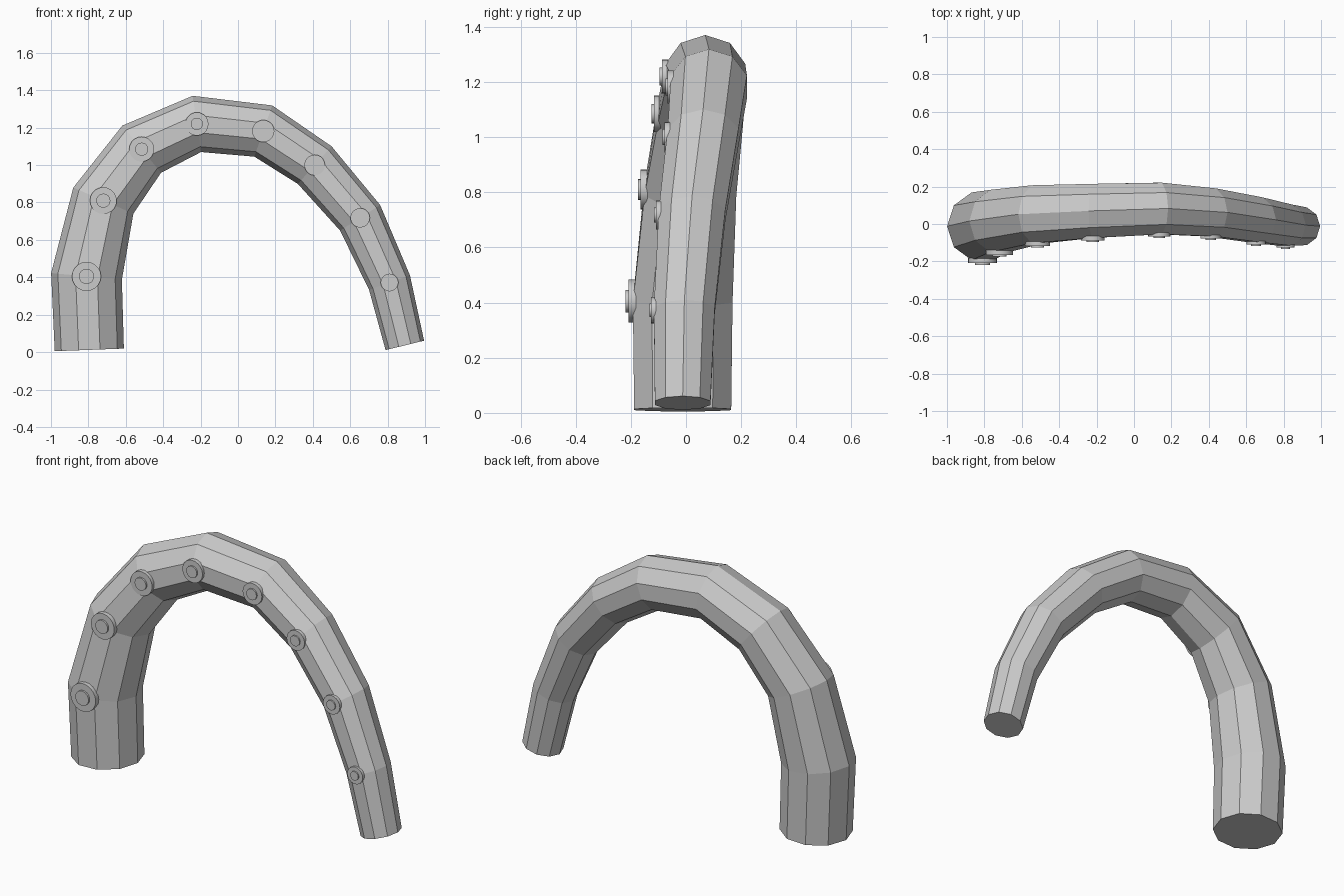
import bpy, bmesh, math
from mathutils import Vector, Matrix

cube = bpy.data.objects.get("Cube")
if cube:
    bpy.data.objects.remove(cube, do_unlink=True)

SIDES = 10

grey = bpy.data.materials.new("plain_grey")
grey.use_nodes = True
grey.diffuse_color = (0.6, 0.6, 0.6, 1)
grey.node_tree.nodes["Principled BSDF"].inputs["Base Color"].default_value = (0.6, 0.6, 0.6, 1)

# Spine of the arch: x, y, z, radius
spine = [
    (-0.795, -0.012, 0.012, 0.185),
    (-0.81, -0.012, 0.405, 0.19),
    (-0.72, 0.016, 0.81, 0.175),
    (-0.515, 0.052, 1.085, 0.163),
    (-0.22, 0.07, 1.22, 0.152),
    (0.135, 0.083, 1.182, 0.145),
    (0.41, 0.062, 1.0, 0.135),
    (0.653, 0.022, 0.718, 0.127),
    (0.81, -0.006, 0.372, 0.116),
    (0.892, -0.012, 0.036, 0.106),
]
centres = [Vector(p[:3]) for p in spine]
radii = [p[3] for p in spine]


def make_object(name, bm):
    bmesh.ops.recalc_face_normals(bm, faces=bm.faces)
    mesh = bpy.data.meshes.new(name)
    bm.to_mesh(mesh)
    bm.free()
    mesh.materials.append(grey)
    obj = bpy.data.objects.new(name, mesh)
    bpy.context.collection.objects.link(obj)
    return obj


# Tapered, faceted arm swept along the spine
bm = bmesh.new()
rings = []
for i, (c, r) in enumerate(zip(centres, radii)):
    t = centres[min(i + 1, len(centres) - 1)] - centres[max(i - 1, 0)]
    out = Vector((-t.z, 0, t.x)).normalized()
    ring = []
    for k in range(SIDES):
        a = math.tau * k / SIDES
        ring.append(bm.verts.new(c + out * r * math.cos(a) + Vector((0, r * math.sin(a), 0))))
    rings.append(ring)
for a, b in zip(rings, rings[1:]):
    for k in range(SIDES):
        n = (k + 1) % SIDES
        bm.faces.new((a[k], a[n], b[n], b[k]))
bm.faces.new(rings[0])
bm.faces.new(rings[-1])
make_object("tentacle_arm", bm)


# Suckers: a wide disc with a smaller raised disc, on the front of each inner ring
def add_disc(bm, centre, radius, back, front):
    place = Matrix.Translation((centre.x, (back + front) / 2, centre.z)) @ Matrix.Rotation(math.pi / 2, 4, "X")
    bmesh.ops.create_cone(bm, cap_ends=True, segments=20, radius1=radius, radius2=radius,
                          depth=back - front, matrix=place)


for i in range(1, len(spine) - 1):
    c, r = centres[i], radii[i]
    skin = c.y - r * math.sin(math.radians(72))
    bm = bmesh.new()
    add_disc(bm, c, r * 0.41, skin + r * 0.06, skin - r * 0.085)
    add_disc(bm, c, r * 0.215, skin, skin - r * 0.14)
    sucker = make_object(f"sucker_{i}", bm)
    bpy.ops.object.select_all(action="DESELECT")
    sucker.select_set(True)
    bpy.context.view_layer.objects.active = sucker
    bpy.ops.object.shade_smooth_by_angle(angle=math.radians(30))
